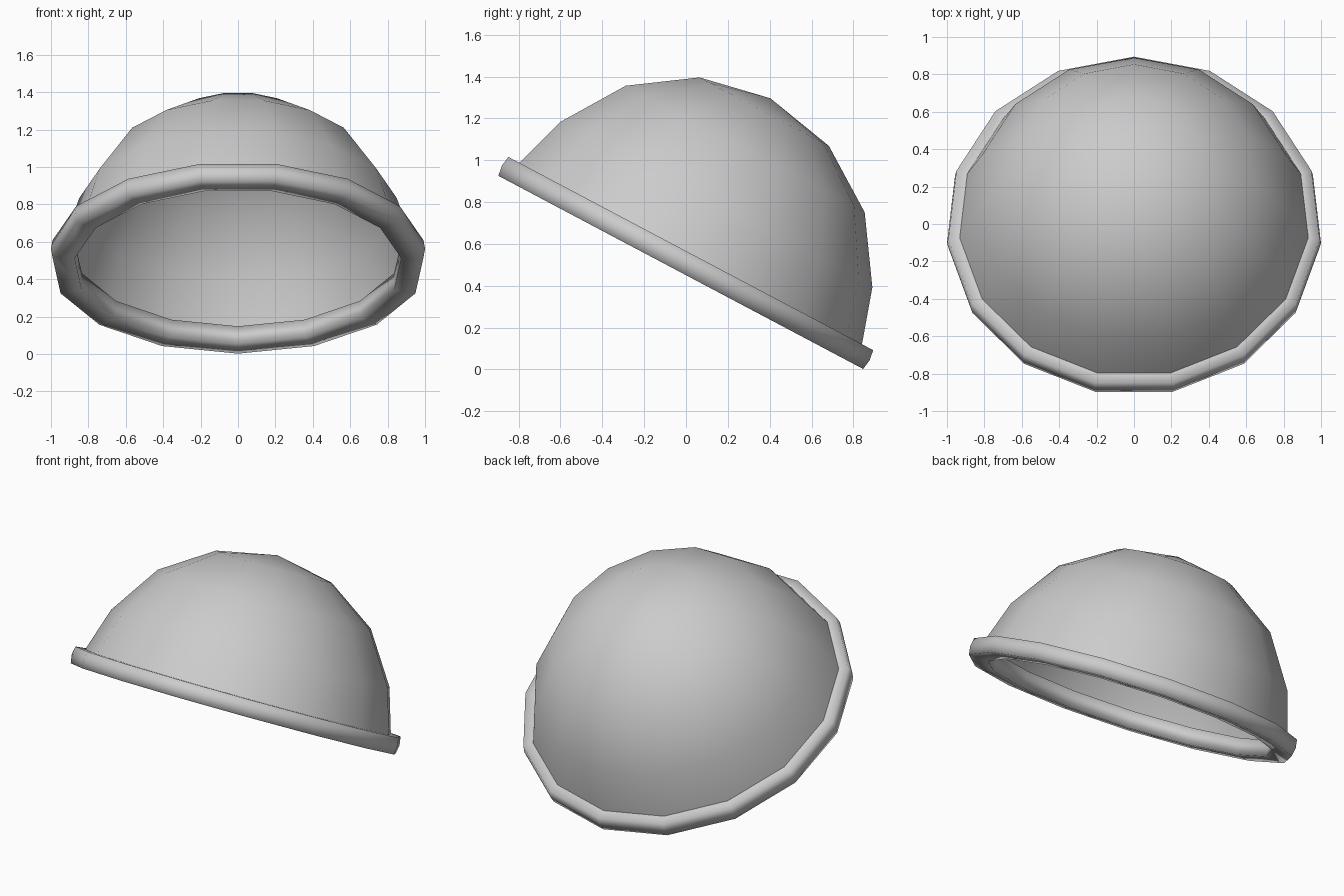
import bpy, bmesh, math
from mathutils import Matrix

if "Cube" in bpy.data.objects:
    bpy.data.objects.remove(bpy.data.objects["Cube"])

SIDES = 15
TILT = math.radians(27.9)
# local z is the bowl's axis; the whole thing leans toward the back
PLACE = Matrix.Rotation(-TILT, 4, 'X') @ Matrix.Translation((0, -0.25, 0))


def lathe(name, profile, closed=False, angle=60):
    """Revolve (radius, height) points; a vertex column lies on local +Y."""
    bm = bmesh.new()
    rings = []
    for r, h in profile:
        n = 1 if r == 0 else SIDES
        rings.append([bm.verts.new((-r * math.sin(2 * math.pi * i / SIDES),
                                    r * math.cos(2 * math.pi * i / SIDES), h))
                      for i in range(n)])
    pairs = list(zip(rings, rings[1:] + rings[:1])) if closed else list(zip(rings, rings[1:]))
    for a, b in pairs:
        for i in range(SIDES):
            j = (i + 1) % SIDES
            if len(b) == 1:
                bm.faces.new((a[i], a[j], b[0]))
            else:
                bm.faces.new((a[i], a[j], b[j], b[i]))
    if closed:
        bmesh.ops.recalc_face_normals(bm, faces=bm.faces)
    bm.transform(PLACE)
    me = bpy.data.meshes.new(name)
    bm.to_mesh(me)
    bm.free()
    ob = bpy.data.objects.new(name, me)
    bpy.context.collection.objects.link(ob)
    bpy.ops.object.select_all(action='DESELECT')
    ob.select_set(True)
    bpy.context.view_layer.objects.active = ob
    bpy.ops.object.shade_smooth_by_angle(angle=math.radians(angle))
    return ob


# Dome: upper half of a sphere, flaring slightly where it meets the rim
R, C = 0.924, 0.41
arc = [(R * math.sin(math.radians(t)), C + R * math.cos(math.radians(t)))
       for t in (67.5, 45, 22.5)]
lathe("dome", [(0.938, 0.497)] + arc + [(0, C + R)])

# Rim: thick band round the opening with a slightly bulged outer face
lathe("rim", [(0.878, 0.398), (0.9975, 0.398), (1.0055, 0.449),
              (0.9975, 0.5), (0.878, 0.5)], closed=True, angle=100)
